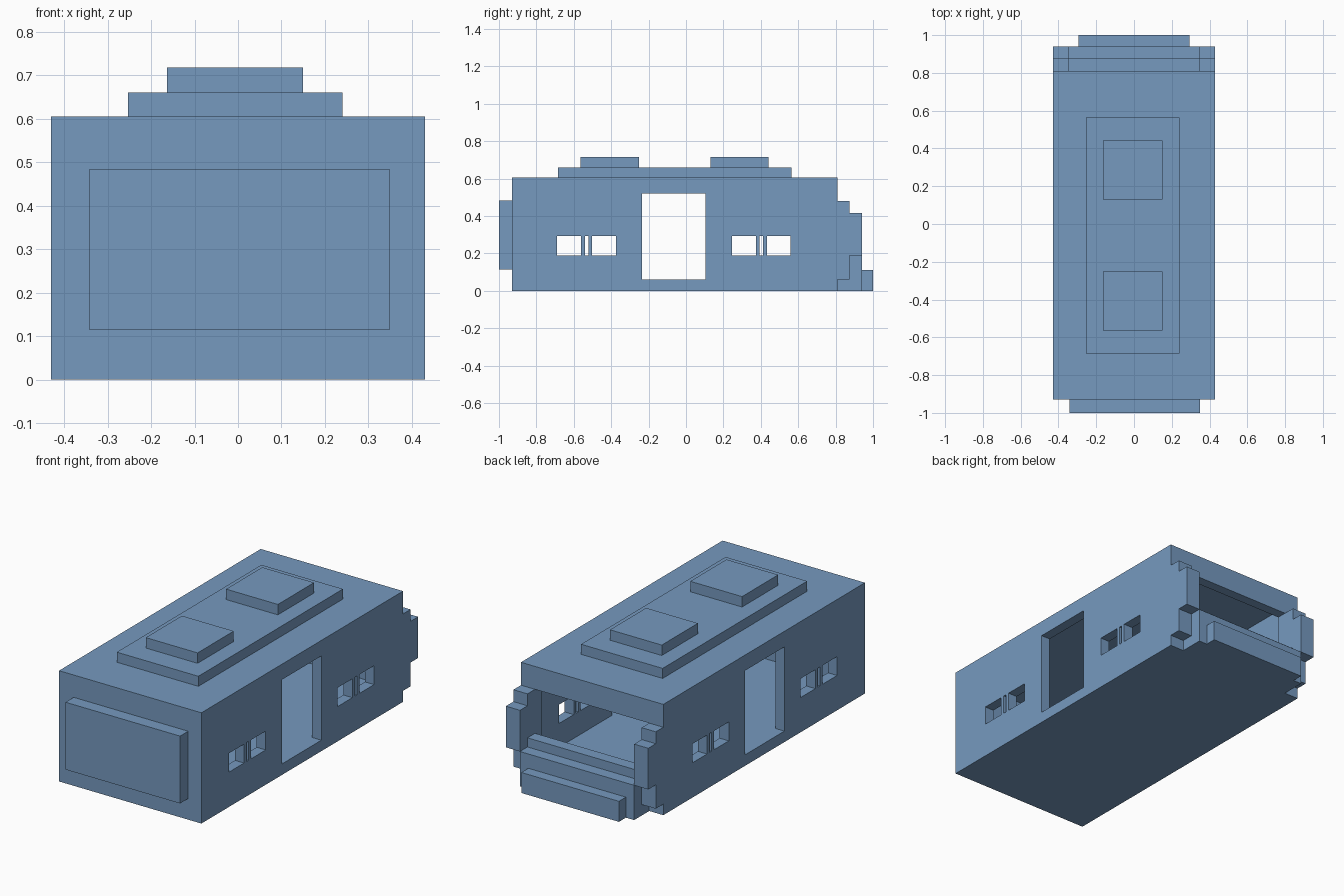
import bpy
import bmesh
from mathutils import Vector

cube = bpy.data.objects.get("Cube")
if cube:
    bpy.data.objects.remove(cube, do_unlink=True)

# Single blue material
blue = bpy.data.materials.new("steel blue")
blue.use_nodes = True
colour = (0.18, 0.32, 0.52, 1)
blue.diffuse_color = colour
blue.node_tree.nodes["Principled BSDF"].inputs["Base Color"].default_value = colour


def box(name, xs, ys, zs):
    """Box from its (min, max) range along each axis."""
    lo, hi = (Vector(c) for c in zip(xs, ys, zs))
    bm = bmesh.new()
    bmesh.ops.create_cube(bm, size=1)
    for v in bm.verts:
        v.co = (lo + hi) / 2 + v.co * (hi - lo)
    mesh = bpy.data.meshes.new(name)
    bm.to_mesh(mesh)
    bm.free()
    mesh.materials.append(blue)
    obj = bpy.data.objects.new(name, mesh)
    bpy.context.collection.objects.link(obj)
    return obj


def cut(target, xs, ys, zs):
    """Subtract a box from the target and discard the cutter."""
    cutter = box("cutter", xs, ys, zs)
    cutter.hide_render = True
    mod = target.modifiers.new("cut", 'BOOLEAN')
    mod.operation = 'DIFFERENCE'
    mod.solver = 'EXACT'
    mod.object = cutter
    bpy.context.view_layer.objects.active = target
    bpy.ops.object.modifier_apply(modifier=mod.name)
    bpy.data.objects.remove(cutter, do_unlink=True)


# Hollow body with an open back
body = box("body_shell", (-0.43, 0.43), (-0.93, 0.81), (0, 0.605))
cut(body, (-0.375, 0.375), (-0.875, 0.755), (0.06, 0.545))
cut(body, (-0.345, 0.345), (0.7, 0.9), (0.06, 0.48))

# Side doorways and barred windows, through both walls
cut(body, (-0.5, 0.5), (-0.235, 0.105), (0.06, 0.52))
for start in (-0.69, 0.245):
    for a, b in ((0, 0.128), (0.149, 0.168), (0.188, 0.315)):
        cut(body, (-0.5, 0.5), (start + a, start + b), (0.19, 0.293))

# Stepped jambs either side of the back opening
for side, xs in (("left", (0.345, 0.43)), ("right", (-0.43, -0.345))):
    box(side + "_inner_jamb", xs, (0.81, 0.875), (0.06, 0.48))
    box(side + "_outer_jamb", xs, (0.875, 0.94), (0.19, 0.415))

# Steps down from the back opening
box("back_sill", (-0.345, 0.345), (0.81, 0.875), (0, 0.24))
box("back_step", (-0.345, 0.345), (0.875, 0.94), (0, 0.19))
box("back_bumper", (-0.295, 0.295), (0.94, 1.0), (0, 0.112))

# Front panel
box("front_panel", (-0.342, 0.35), (-1.0, -0.93), (0.115, 0.483))

# Raised roof slab with two hatches
box("roof_slab", (-0.253, 0.24), (-0.685, 0.563), (0.605, 0.66))
for name, y in (("front_hatch", -0.563), ("back_hatch", 0.13)):
    box(name, (-0.163, 0.15), (y, y + 0.312), (0.66, 0.717))
